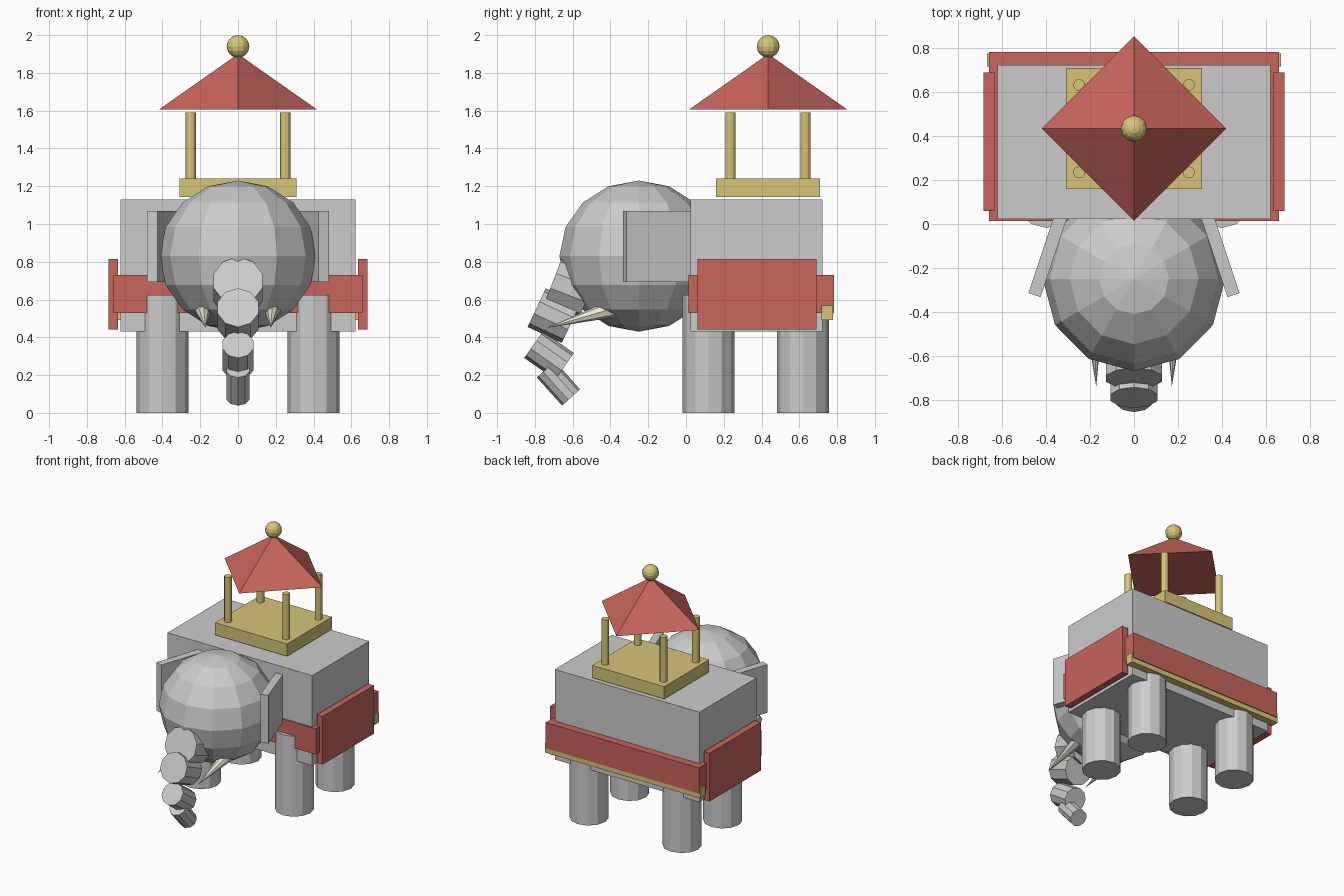
import bpy
from math import radians
from mathutils import Vector

if "Cube" in bpy.data.objects:
    bpy.data.objects.remove(bpy.data.objects["Cube"])


def material(name, rgb):
    m = bpy.data.materials.new(name)
    m.diffuse_color = (*rgb, 1)
    m.use_nodes = True
    m.node_tree.nodes["Principled BSDF"].inputs["Base Color"].default_value = m.diffuse_color
    return m


RED = material("red_cloth", (0.58, 0.13, 0.11))
GOLD = material("gold", (0.68, 0.56, 0.19))
IVORY = material("ivory", (0.85, 0.82, 0.70))


def finish(name, mat):
    ob = bpy.context.object
    ob.name = name
    if mat:
        ob.data.materials.append(mat)
    return ob


def box(name, center, size, mat=None, rz=0):
    bpy.ops.mesh.primitive_cube_add(size=1, location=center, rotation=(0, 0, rz))
    bpy.context.object.scale = size
    return finish(name, mat)


def cylinder(name, center, r, depth, sides=12, mat=None, rx=0):
    bpy.ops.mesh.primitive_cylinder_add(vertices=sides, radius=r, depth=depth,
                                        location=center, rotation=(rx, 0, 0))
    return finish(name, mat)


def ball(name, center, scale, mat=None):
    bpy.ops.mesh.primitive_uv_sphere_add(segments=12, ring_count=8, radius=1, location=center)
    bpy.context.object.scale = scale
    return finish(name, mat)


def cone(name, base, tip, r, sides, mat):
    base, tip = Vector(base), Vector(tip)
    axis = tip - base
    bpy.ops.mesh.primitive_cone_add(vertices=sides, radius1=r, radius2=0, depth=axis.length,
                                    location=(base + tip) / 2)
    ob = bpy.context.object
    if abs(axis.x) + abs(axis.y) > 1e-6:
        ob.rotation_euler = axis.to_track_quat('Z', 'Y').to_euler()
    return finish(name, mat)


# Body and head
box("body", (0, 0.373, 0.78), (1.245, 0.70, 0.70))
ball("head", (0, -0.25, 0.83), (0.415, 0.42, 0.40))

# Trunk: tilted, shrinking segments (y, z, radius, tilt)
for i, (y, z, r, tilt) in enumerate([(-0.61, 0.663, 0.135, 21), (-0.70, 0.515, 0.113, 25),
                                     (-0.725, 0.304, 0.086, 35), (-0.675, 0.156, 0.064, 48)]):
    cylinder(f"trunk_segment_{i + 1}", (0, y, z), r, 0.20, 10, rx=radians(90 - tilt))

# Paired parts: legs, ears, tusks, side cloths, canopy posts
for side, s in (("left", -1), ("right", 1)):
    cylinder(f"front_leg_{side}", (s * 0.4, 0.12, 0.3125), 0.138, 0.625)
    cylinder(f"back_leg_{side}", (s * 0.4, 0.62, 0.3125), 0.138, 0.625)
    box(f"ear_{side}", (s * 0.382, -0.11, 0.88), (0.058, 0.45, 0.375), rz=s * radians(18.4))
    cone(f"tusk_{side}", (s * 0.185, -0.385, 0.552), (s * 0.172, -0.74, 0.45), 0.047, 8, IVORY)
    box(f"side_cloth_{side}", (s * 0.661, 0.375, 0.628), (0.05, 0.63, 0.375), RED)
    for place, y in (("front", 0.235), ("back", 0.633)):
        cylinder(f"{place}_post_{side}", (s * 0.25, y, 1.39), 0.027, 0.40, 12, GOLD)

# Cloth band round the body with gold trim at the back
box("cloth_band", (0, 0.398, 0.63), (1.32, 0.77, 0.20), RED)
box("back_trim", (0, 0.747, 0.53), (1.34, 0.06, 0.075), GOLD)

# Seat platform, pyramid roof and finial
box("platform", (0, 0.435, 1.192), (0.62, 0.55, 0.096), GOLD)
cone("roof", (0, 0.435, 1.605), (0, 0.435, 1.90), 0.42, 4, RED)
ball("finial", (0, 0.435, 1.94), (0.06, 0.06, 0.06), GOLD)
